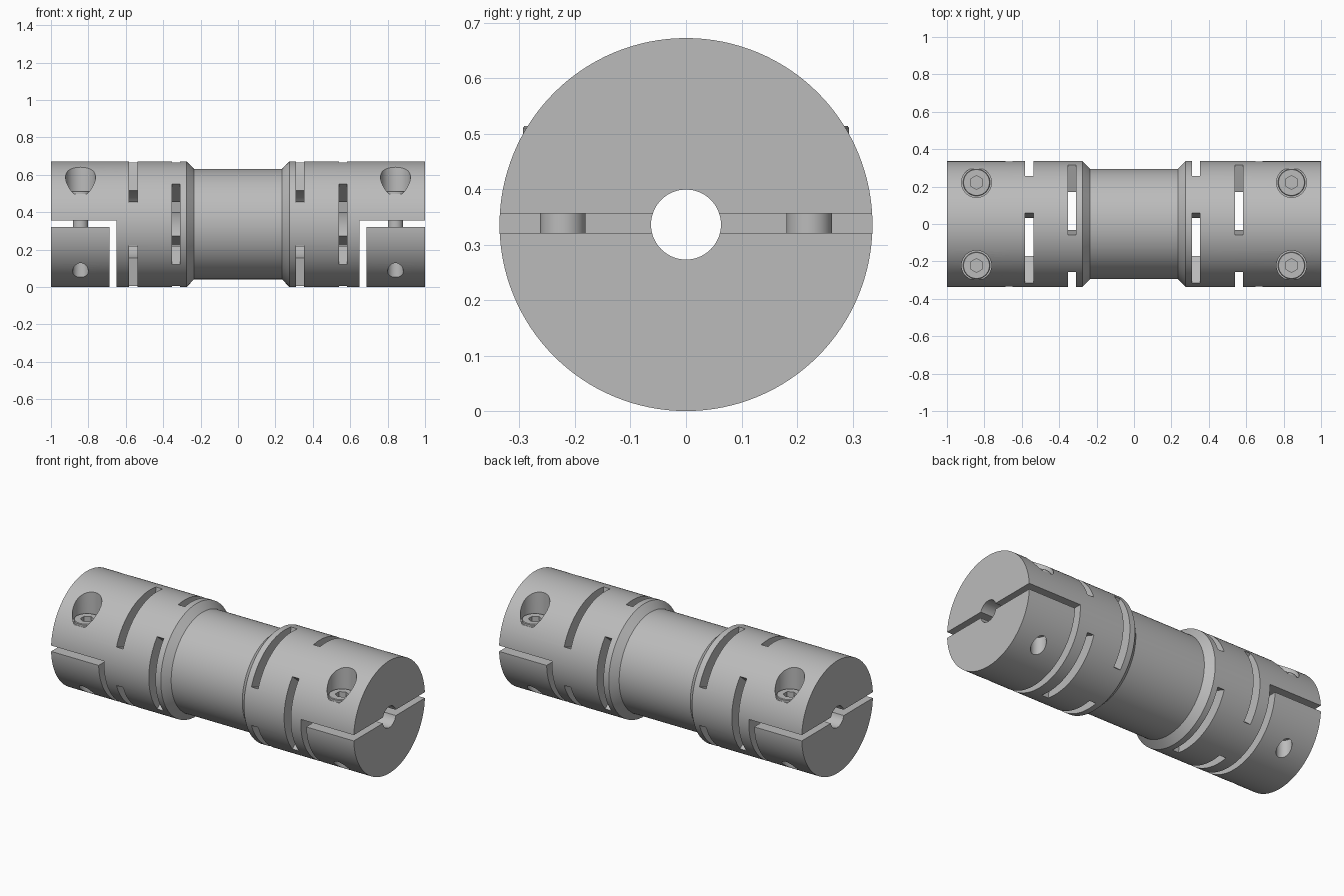
import bpy, bmesh, math
from mathutils import Vector

cube = bpy.data.objects.get("Cube")
if cube:
    bpy.data.objects.remove(cube)

R = 0.336          # hub radius, also the axis height
BORE = 0.063
CAVITY = 0.183
SCREW_X, SCREW_Y = 0.842, 0.222

steel = bpy.data.materials.new("brushed grey metal")
steel.use_nodes = True
grey = (0.5, 0.5, 0.5, 1)
steel.diffuse_color = grey
steel.node_tree.nodes["Principled BSDF"].inputs["Base Color"].default_value = grey


def finish(bm, name):
    bmesh.ops.remove_doubles(bm, verts=bm.verts, dist=1e-5)
    bmesh.ops.recalc_face_normals(bm, faces=bm.faces)
    mesh = bpy.data.meshes.new(name)
    bm.to_mesh(mesh)
    bm.free()
    mesh.materials.append(steel)
    obj = bpy.data.objects.new(name, mesh)
    bpy.context.collection.objects.link(obj)
    return obj


def lathe(bm, points, axis, centre, steps):
    """Revolve a closed outline around an axis through centre."""
    verts = [bm.verts.new(p) for p in points]
    edges = [bm.edges.new((a, b)) for a, b in zip(verts, verts[1:] + verts[:1])]
    bmesh.ops.spin(bm, geom=verts + edges, axis=axis, cent=centre, dvec=(0, 0, 0),
                   angle=math.tau, steps=steps, use_merge=True)


def upright(bm, x, y, outline, steps=48):
    """Revolve a (radius, z) outline around a vertical line."""
    lathe(bm, [(x + r, y, z) for r, z in outline], (0, 0, 1), (x, y, 0), steps)


def prism(bm, points, offset):
    face = bm.faces.new([bm.verts.new(p) for p in points])
    out = bmesh.ops.extrude_face_region(bm, geom=[face])["geom"]
    moved = [v for v in out if isinstance(v, bmesh.types.BMVert)]
    bmesh.ops.translate(bm, verts=moved, vec=Vector(offset))


def cut(obj, cutter):
    cutter.hide_render = True
    mod = obj.modifiers.new("cut", "BOOLEAN")
    mod.operation = "DIFFERENCE"
    mod.solver = "EXACT"
    mod.object = cutter
    bpy.context.view_layer.update()
    graph = bpy.context.evaluated_depsgraph_get()
    mesh = bpy.data.meshes.new_from_object(obj.evaluated_get(graph))
    obj.modifiers.clear()
    obj.data = mesh
    bpy.data.objects.remove(cutter)


def smooth(obj):
    bpy.ops.object.select_all(action="DESELECT")
    obj.select_set(True)
    bpy.context.view_layer.objects.active = obj
    bpy.ops.object.shade_smooth_by_angle(angle=math.radians(25))


# Body: two hubs, chamfered shoulders, waist, bore and inner cavity
half = [(0.235, 0.295), (0.275, R), (1, R), (1, BORE), (0.61, BORE), (0.61, CAVITY)]
outline = half + [(-x, r) for x, r in reversed(half)]
bm = bmesh.new()
lathe(bm, [(x, 0, R + r) for x, r in outline], (1, 0, 0), (0, 0, R), 128)
body = finish(bm, "coupling_body")

# Flexure slits: three arcs per ring, alternate rings turned by 60 degrees
bm = bmesh.new()
width, span = 0.044, math.radians(80)
for ring_x, turn in ((-0.56, 0), (-0.332, 60), (0.332, 0), (0.562, 60)):
    for k in range(3):
        start = math.radians(turn + 120 * k) - span / 2
        arc = [start + span * i / 16 for i in range(17)]
        loop = [(0.4, a) for a in arc] + [(0.14, a) for a in reversed(arc)]
        prism(bm, [(ring_x - width / 2, r * math.cos(a), R + r * math.sin(a))
                   for r, a in loop], (width, 0, 0))
cut(body, finish(bm, "slit_cutter"))

# Clamp gaps: a level slot joined to an upright slot under each hub
bm = bmesh.new()
for side in (-1, 1):
    gap = [(0.65, -0.1), (0.65, 0.356), (1.1, 0.356), (1.1, 0.321),
           (0.686, 0.321), (0.686, -0.1)]
    prism(bm, [(side * x, -0.5, z) for x, z in gap], (0, 1, 0))
cut(body, finish(bm, "clamp_gap_cutter"))

# Screw holes with wide pockets above
places = [(sx * SCREW_X, sy * SCREW_Y) for sx in (-1, 1) for sy in (-1, 1)]
bm = bmesh.new()
for x, y in places:
    upright(bm, x, y, [(0, -0.1), (0.042, -0.1), (0.042, 0.498), (0.08, 0.498),
                       (0.08, 0.8), (0, 0.8)])
cut(body, finish(bm, "screw_hole_cutter"))
smooth(body)

# Clamp screws with hexagonal sockets
for i, (x, y) in enumerate(places):
    bm = bmesh.new()
    upright(bm, x, y, [(0, 0.16), (0.041, 0.16), (0.041, 0.496), (0.072, 0.496),
                       (0.072, 0.51), (0.069, 0.514), (0, 0.514)])
    screw = finish(bm, f"clamp_screw_{i + 1}")
    bm = bmesh.new()
    prism(bm, [(x + 0.037 * math.sin(k * math.pi / 3), y + 0.037 * math.cos(k * math.pi / 3), 0.47)
               for k in range(6)], (0, 0, 0.1))
    cut(screw, finish(bm, "socket_cutter"))
    smooth(screw)
